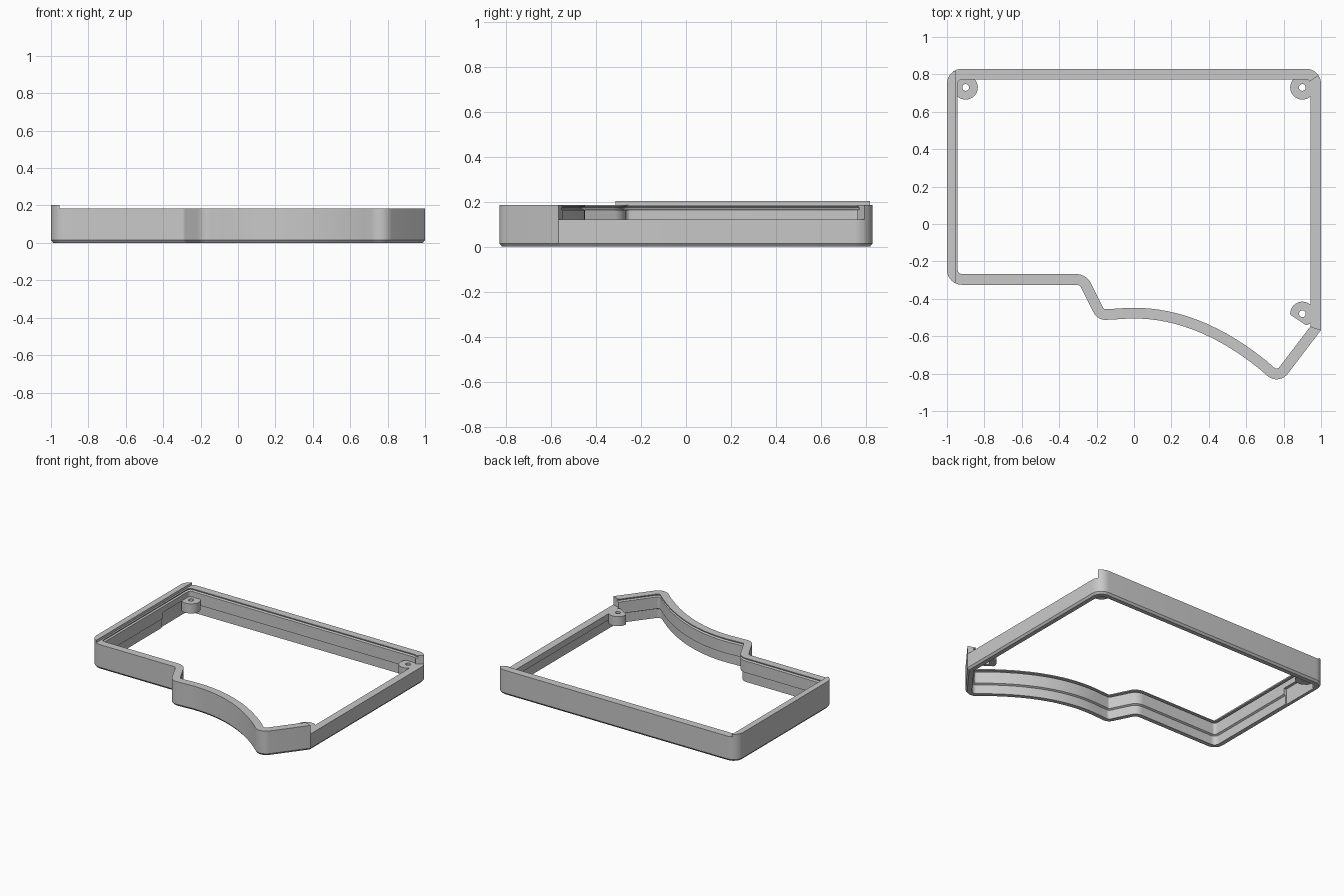
import bpy, bmesh, math
from mathutils import Vector

if "Cube" in bpy.data.objects:
    bpy.data.objects.remove(bpy.data.objects["Cube"])

grey = bpy.data.materials.new("plain grey")
grey.diffuse_color = (0.58, 0.58, 0.58, 1)
grey.use_nodes = True
grey.node_tree.nodes["Principled BSDF"].inputs["Base Color"].default_value = grey.diffuse_color


def skin(name, rings, closed=True):
    """Join rings of equal length; closed makes a loop, otherwise the ends are capped."""
    bm = bmesh.new()
    vs = [[bm.verts.new(p) for p in r] for r in rings]
    n, m = len(vs[0]), len(vs)
    for i in range(m if closed else m - 1):
        a, b = vs[i], vs[(i + 1) % m]
        for j in range(n):
            k = (j + 1) % n
            bm.faces.new((a[j], a[k], b[k], b[j]))
    if not closed:
        bm.faces.new(vs[0])
        bm.faces.new(vs[-1])
    bmesh.ops.recalc_face_normals(bm, faces=bm.faces)
    me = bpy.data.meshes.new(name)
    bm.to_mesh(me)
    bm.free()
    ob = bpy.data.objects.new(name, me)
    bpy.context.collection.objects.link(ob)
    me.materials.append(grey)
    bpy.ops.object.select_all(action='DESELECT')
    bpy.context.view_layer.objects.active = ob
    ob.select_set(True)
    bpy.ops.object.shade_smooth_by_angle(angle=math.radians(25))
    return ob


def fillet(corners, steps=8):
    """Round each (x, y, radius) corner of a closed outline."""
    out = []
    for i, (x, y, r) in enumerate(corners):
        p = Vector((x, y))
        if r == 0:
            out.append(p)
            continue
        u = (Vector(corners[i - 1][:2]) - p).normalized()
        v = (Vector(corners[(i + 1) % len(corners)][:2]) - p).normalized()
        half = math.acos(max(-1, min(1, u.dot(v)))) / 2
        c = p + (u + v).normalized() * r / math.sin(half)
        a = p + u * r / math.tan(half) - c
        b = p + v * r / math.tan(half) - c
        turn = math.atan2(a.x * b.y - a.y * b.x, a.dot(b))
        for k in range(steps + 1):
            t = turn * k / steps
            out.append(c + Vector((a.x * math.cos(t) - a.y * math.sin(t),
                                   a.x * math.sin(t) + a.y * math.cos(t))))
    return out


def inset(pts, d):
    """Offset a counterclockwise outline inward."""
    out = []
    for i, p in enumerate(pts):
        e1 = (p - pts[i - 1]).normalized()
        e2 = (pts[(i + 1) % len(pts)] - p).normalized()
        n1, n2 = Vector((-e1.y, e1.x)), Vector((-e2.y, e2.x))
        out.append(p + (n1 + n2) * d / (1 + n1.dot(n2)))
    return out


def ring(pts, z):
    return [(p.x, p.y, z) for p in pts]


# outline of the case, with the bowed front edge
bow = [(x / 100, -0.505 - 0.6 * (x / 100) ** 2, 0) for x in range(-8, 70, 5)]
outline = fillet([(-1, 0.83, 0.08), (-1, 0.46, 0), (-1, -0.325, 0.08), (-0.29, -0.325, 0.03),
                  (-0.195, -0.515, 0.07)] + bow +
                 [(0.773, -0.865, 0.075), (1, -0.567, 0), (1, 0.83, 0.08)])

# start the loop inside the back right corner, where the lowered side ends
start = len(outline) - 6
path = outline[start:] + outline[:start]


def find(x, y):
    return min(range(len(path)), key=lambda i: (path[i] - Vector((x, y))).length)


def wall(name, section, first, last):
    """Sweep an (inset, height) section along part of the outline."""
    lines = [(inset(path, d), z) for d, z in section]
    n = len(path)
    skin(name, [[(l[i % n].x, l[i % n].y, z) for l, z in lines]
                for i in range(first, last + 1)], closed=False)


# wall sections: bottom chamfer, inner ledge and plate groove
W = 0.057
foot = [(0.012, 0), (0, 0.015)]
upper = [(0, 0.185), (W, 0.185), (W, 0.178), (0.04, 0.175), (0.04, 0.167), (W, 0.163)]
lower = [(W, 0.075), (0.044, 0.068), (0.044, 0)]
relief = [(W, 0.12), (0.036, 0.12), (0.036, 0)]

a, b, c = find(-1, 0.75), find(-1, 0.46), find(1, -0.567)
wall("back_wall", foot + upper + lower, 0, a)
wall("left_relief_wall", foot + upper + relief, a, b)
wall("front_wall", foot + upper + lower, b, c)
wall("low_right_wall", foot + [(0, 0.122), (W, 0.122)] + lower, c, len(path))

# raised lip on the left side
edge = [Vector((-0.955, 0.818))] + [p for p in outline if p.x < -0.956]
edge.append(Vector((-0.955, -0.313)))
skin("left_lip", [ring(edge, 0.185), ring(edge, 0.203)], closed=False)


# screw bosses
def boss(name, x, y, flat=None):
    def circle(r):
        pts = []
        for i in range(32):
            t = i * math.tau / 32
            p = Vector((math.cos(t), math.sin(t))) * r
            if flat and p.dot(flat) > 0.04:
                p -= flat * (p.dot(flat) - 0.04)
            pts.append(p + Vector((x, y)))
        return pts
    big, hole = circle(0.065), circle(0.018)
    skin(name, [ring(big, 0.05), ring(big, 0.122), ring(hole, 0.122), ring(hole, 0.05)])


boss("back_left_boss", -0.9, 0.73)
boss("back_right_boss", 0.9, 0.73)
boss("front_right_boss", 0.9, -0.48, Vector((-0.55, -0.83)).normalized())
